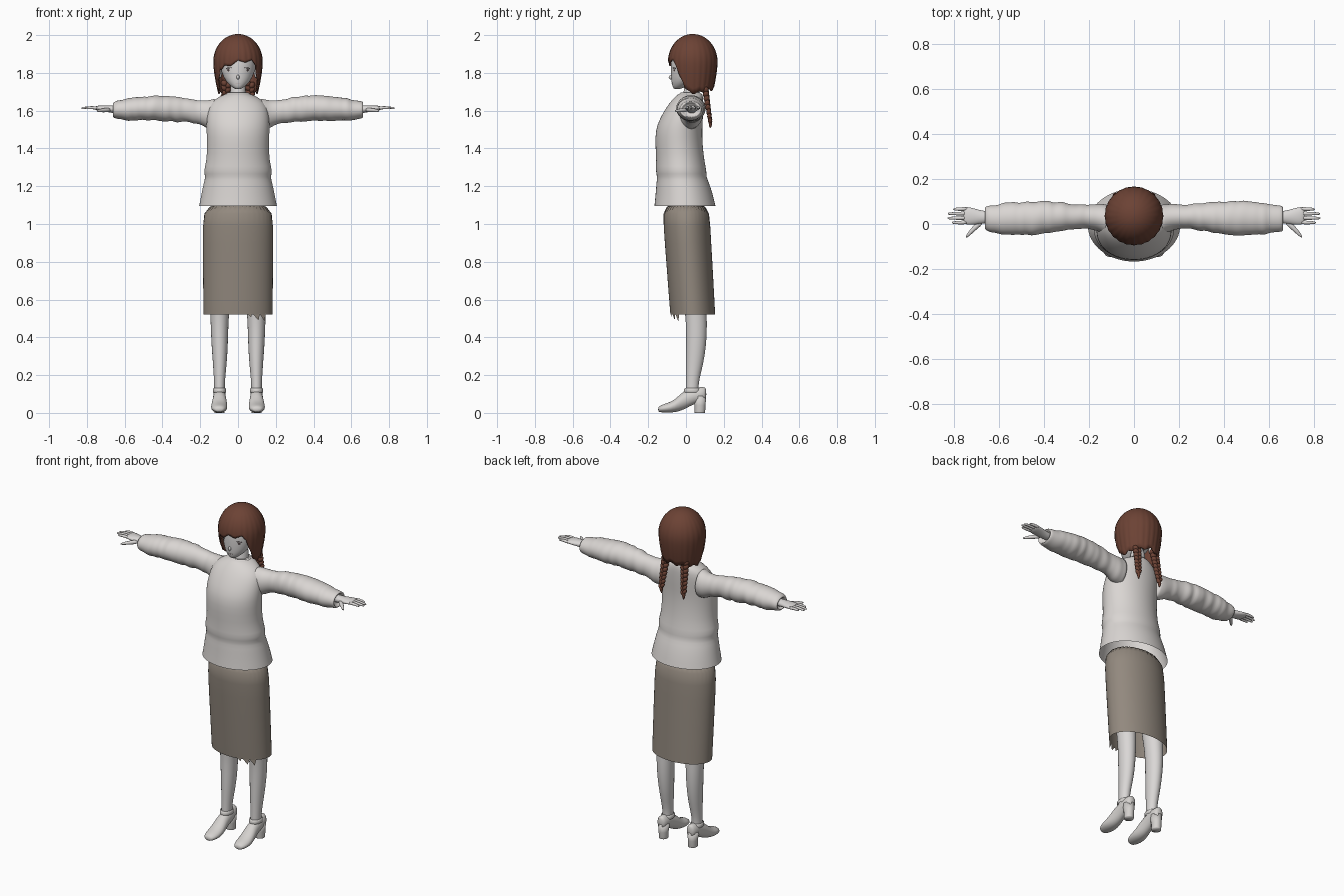
import bpy, bmesh, math, random
from mathutils import Vector

random.seed(4)
cube = bpy.data.objects.get("Cube")
if cube:
    bpy.data.objects.remove(cube, do_unlink=True)


def material(name, rgb):
    m = bpy.data.materials.new(name)
    m.use_nodes = True
    m.diffuse_color = (*rgb, 1)
    bsdf = m.node_tree.nodes["Principled BSDF"]
    bsdf.inputs["Base Color"].default_value = (*rgb, 1)
    bsdf.inputs["Roughness"].default_value = 0.8
    return m


KNIT = material("off white knit", (0.70, 0.67, 0.65))
SKIN = material("pale skin", (0.70, 0.68, 0.67))
SHOE = material("pale shoe", (0.66, 0.64, 0.62))
CLOTH = material("taupe cloth", (0.29, 0.25, 0.21))
HAIR = material("brown hair", (0.15, 0.055, 0.035))
EYE = material("dark eye", (0.07, 0.05, 0.05))
LIP = material("soft lip", (0.48, 0.40, 0.39))


def finish(bm, name, mat, subsurf=0, thick=0):
    bmesh.ops.recalc_face_normals(bm, faces=bm.faces)
    me = bpy.data.meshes.new(name)
    bm.to_mesh(me)
    bm.free()
    me.materials.append(mat)
    for p in me.polygons:
        p.use_smooth = True
    ob = bpy.data.objects.new(name, me)
    bpy.context.collection.objects.link(ob)
    if thick:
        ob.modifiers.new("thickness", "SOLIDIFY").thickness = thick
    if subsurf:
        mod = ob.modifiers.new("smooth", "SUBSURF")
        mod.levels = mod.render_levels = subsurf
    return ob


def skin_rings(name, mat, rings, caps=(True, True), subsurf=1, thick=0):
    """Bridge rings of points into one surface."""
    bm = bmesh.new()
    rows = [[bm.verts.new(p) for p in ring] for ring in rings]
    n = len(rows[0])
    for a, b in zip(rows, rows[1:]):
        for i in range(n):
            bm.faces.new((a[i], a[(i + 1) % n], b[(i + 1) % n], b[i]))
    for flag, row in zip(caps, (rows[0], rows[-1])):
        if flag:
            bm.faces.new(row)
    return finish(bm, name, mat, subsurf, thick)


def loft(name, mat, sections, axis="z", n=20, side=1, **kw):
    """Sections are (position, centre a, centre b, radius a, radius b)."""
    rings = []
    for t, ca, cb, ra, rb in sections:
        ring = []
        for i in range(n):
            g = math.tau * i / n
            a, b = ca + ra * math.cos(g), cb + rb * math.sin(g)
            x, y, z = {"z": (a, b, t), "x": (t, a, b), "y": (a, t, b)}[axis]
            ring.append((side * x, y, z))
        rings.append(ring)
    return skin_rings(name, mat, rings, **kw)


def body(rows):
    """Rows of (height, half width, front, back) to upright sections."""
    return [(z, 0, (f + b) / 2, w, (b - f) / 2) for z, w, f, b in rows]


def lerp(keys, t):
    for (t0, v0), (t1, v1) in zip(keys, keys[1:]):
        if t <= t1:
            return v0 + (v1 - v0) * max(0, (t - t0) / (t1 - t0))
    return keys[-1][1]


def blob(name, mat, loc, scale, turn=(0, 0, 0)):
    bm = bmesh.new()
    bmesh.ops.create_uvsphere(bm, u_segments=14, v_segments=8, radius=1)
    ob = finish(bm, name, mat)
    ob.location, ob.scale, ob.rotation_euler = loc, scale, turn
    return ob


def tube(name, mat, points, radii, side=1):
    """Tapered rounded tube through points."""
    pts = [Vector((side * x, y, z)) for x, y, z in points]
    rings = []
    for i, p in enumerate(pts):
        d = (pts[min(i + 1, len(pts) - 1)] - pts[max(i - 1, 0)]).normalized()
        u = d.cross(Vector((0.1, 0.2, 1))).normalized()
        v = d.cross(u)
        rings.append([p + radii[i] * (u * math.cos(k * math.tau / 8) + v * math.sin(k * math.tau / 8))
                      for k in range(8)])
    return skin_rings(name, mat, rings)


# Sweater body, open at the hem
loft("sweater_body", KNIT, body([
    (1.095, .207, -.168, .157), (1.16, .194, -.161, .142), (1.22, .182, -.157, .122),
    (1.25, .172, -.152, .108), (1.28, .184, -.162, .11), (1.33, .167, -.157, .098),
    (1.42, .164, -.163, .088), (1.5, .168, -.162, .086), (1.56, .166, -.138, .09),
    (1.62, .158, -.103, .092), (1.66, .128, -.072, .092), (1.685, .075, -.045, .088),
    (1.695, .05, -.03, .08)]), n=32, caps=(False, True))

# Collar
loft("collar", KNIT, body([(1.655, .075, -.05, .088), (1.695, .062, -.035, .08),
                           (1.70, .05, -.02, .07), (1.67, .045, -.02, .065)]), caps=(False, False))

# Skirt, open at the bottom, with a torn flap on the hem
loft("skirt", CLOTH, body([(.52, .184, -.083, .155), (.54, .184, -.085, .154),
                           (.8, .186, -.105, .14), (1.0, .187, -.12, .128),
                           (1.12, .18, -.125, .122)]), n=36, caps=(False, True))
bm = bmesh.new()
for x, w, drop in ((.06, .015, .025), (.095, .022, .04), (.13, .018, .045)):
    def hem(px, z):
        return bm.verts.new((px, .036 - .119 * math.sqrt(1 - (px / .184) ** 2), z))
    bm.faces.new((hem(x - w, .53), hem(x + w, .53), hem(x + w * .6, .53 - drop)))
finish(bm, "torn_hem", CLOTH)

# Neck, head and nose
loft("neck", SKIN, body([(1.6, .05, -.03, .08), (1.68, .042, -.012, .07), (1.78, .04, -.01, .075)]))
loft("head", SKIN, body([
    (1.713, .014, -.064, -.03), (1.728, .036, -.072, 0), (1.755, .066, -.078, .05),
    (1.8, .088, -.08, .1), (1.86, .1, -.082, .125), (1.92, .095, -.07, .125),
    (1.965, .06, -.03, .09)]), n=24)
blob("nose", SKIN, (0, -.078, 1.778), (.008, .014, .012), (.4, 0, 0))
blob("mouth", LIP, (0, -.072, 1.745), (.015, .004, .003))
for s, tag in ((1, "left"), (-1, "right")):
    blob(tag + "_eye", EYE, (s * .046, -.062, 1.815), (.013, .004, .009), (0, 0, s * .45))
    blob(tag + "_lash", EYE, (s * .048, -.063, 1.826), (.02, .004, .003), (0, s * .15, s * .5))
    blob(tag + "_ear", SKIN, (s * .095, .03, 1.8), (.01, .018, .028))

# Hair shell: bobbed sides with a jagged fringe
COUNT, LEVELS = 96, 16
EDGE = [(0, 1.85), (.6, 1.84), (.85, 1.815), (1.05, 1.76), (1.2, 1.70), (1.7, 1.685), (2.5, 1.70), (3.2, 1.71)]
rings = []
for k in range(LEVELS + 1):
    ring = []
    for i in range(COUNT):
        g = math.tau * (i / COUNT - 0.5)
        jag = .016 * abs((i * 5 / COUNT * 4) % 2 - 1)
        low = lerp(EDGE, abs(g)) + jag + (.015 * math.sin(g * 2) if abs(g) < .8 else 0)
        drop = (k + .25) / (LEVELS + .25)
        z = 2.0 - (2.0 - low) * drop ** 1.6
        if z > 1.86:
            r = math.sqrt(max(0, 1 - ((z - 1.86) / .14) ** 2))
        else:
            r = 1 - .22 * ((1.86 - z) / .17) ** 1.6
        r *= 1 + .014 * math.cos(g * 24) * drop
        ring.append((.124 * r * math.sin(g), .036 - .124 * r * math.cos(g), z))
    rings.append(ring)
skin_rings("hair", HAIR, rings, caps=(True, False), subsurf=0, thick=.006)

# Two braids hanging at the back
for s, tag in ((1, "left"), (-1, "right")):
    for j in range(9):
        f = j / 8
        w = .024 - .01 * f
        for q in (-1, 1):
            z = 1.745 - .19 * f - (.01 if q > 0 else 0)
            blob(tag + "_braid", HAIR, (s * (.062 + .012 * f) + q * w * .45, .098 + .03 * f, z),
                 (w * .72, w * .8, .019), (0, q * .6, 0))
    tube(tag + "_braid_tip", HAIR, [(.074, .128, 1.56), (.076, .13, 1.535), (.073, .128, 1.505)],
         (.008, .013, .003), s)

# Sleeves with folds, hands, legs and shoes
TOP = [(.1, 1.665), (.2, 1.652), (.3, 1.674), (.42, 1.682), (.55, 1.67), (.63, 1.655), (.67, 1.643)]
BOTTOM = [(.1, 1.49), (.16, 1.505), (.2, 1.525), (.28, 1.54), (.45, 1.547), (.6, 1.545), (.67, 1.562)]
FRONT = [(.1, -.06), (.2, -.018), (.3, -.03), (.45, -.052), (.6, -.045), (.67, -.028)]
BACK = [(.1, .09), (.25, .088), (.4, .102), (.55, .1), (.67, .08)]
for s, tag in ((1, "left"), (-1, "right")):
    folds = []
    for j in range(28):
        x = .11 + .55 * j / 27
        puff = 1 + random.uniform(-.06, .05) * min(1, j / 8)
        t, b, f, k = (lerp(c, x) for c in (TOP, BOTTOM, FRONT, BACK))
        wob = random.uniform(-.003, .003)
        folds.append((x, (f + k) / 2 + wob, (t + b) / 2 - wob, (k - f) / 2 * puff, (t - b) / 2 * puff))
    x, cy, cz, ry, rz = folds[-1]
    folds.append((x + .006, cy, cz, ry * .8, rz * .8))
    folds.append((x - .02, cy, cz, ry * .7, rz * .7))
    loft(tag + "_sleeve", KNIT, folds, "x", side=s)

    loft(tag + "_hand", SKIN, [(.62, .03, 1.607, .028, .025), (.67, .03, 1.608, .027, .02),
                               (.71, .033, 1.612, .038, .017), (.745, .037, 1.614, .041, .013),
                               (.76, .037, 1.614, .036, .008)], "x", n=14, side=s)
    for j, reach in enumerate((.81, .83, .828, .805)):
        y = .006 + .02 * j
        tube(tag + "_finger", SKIN, [(.735, y + .002, 1.613), (.775, y, 1.617), (reach - .01, y, 1.614),
                                     (reach, y, 1.612)], (.01, .009, .007, .004), s)
    tube(tag + "_thumb", SKIN, [(.675, .012, 1.605), (.71, -.018, 1.602), (.735, -.045, 1.6),
                                (.748, -.06, 1.598)], (.014, .012, .009, .004), s)

    loft(tag + "_leg", SKIN, [(.06, .098, .035, .028, .035), (.12, .098, .032, .028, .034),
                              (.17, .098, .034, .029, .034), (.26, .096, .046, .037, .047),
                              (.36, .097, .054, .044, .054), (.46, .098, .057, .047, .056),
                              (.6, .096, .048, .054, .06), (.95, .09, .01, .08, .085)], n=18, side=s)
    loft(tag + "_shoe", SHOE, [(-.148, .1, .018, .018, .012), (-.135, .1, .022, .034, .019),
                               (-.1, .1, .026, .044, .026), (-.06, .099, .035, .044, .033),
                               (-.02, .098, .062, .038, .05), (.02, .098, .08, .034, .045),
                               (.06, .098, .095, .034, .042), (.095, .098, .097, .03, .042),
                               (.108, .098, .1, .016, .03)], "y", n=16, side=s)
    loft(tag + "_heel", SHOE, [(0, .098, .073, .026, .028), (.004, .098, .073, .027, .029),
                               (.04, .098, .074, .027, .03), (.09, .098, .07, .033, .038)], n=14, side=s, subsurf=0)
    loft(tag + "_strap", SHOE, [(.108, .098, .034, .034, .045), (.113, .098, .033, .037, .047),
                                (.128, .098, .033, .036, .044), (.132, .098, .033, .031, .038)],
         n=18, side=s, caps=(False, False))
